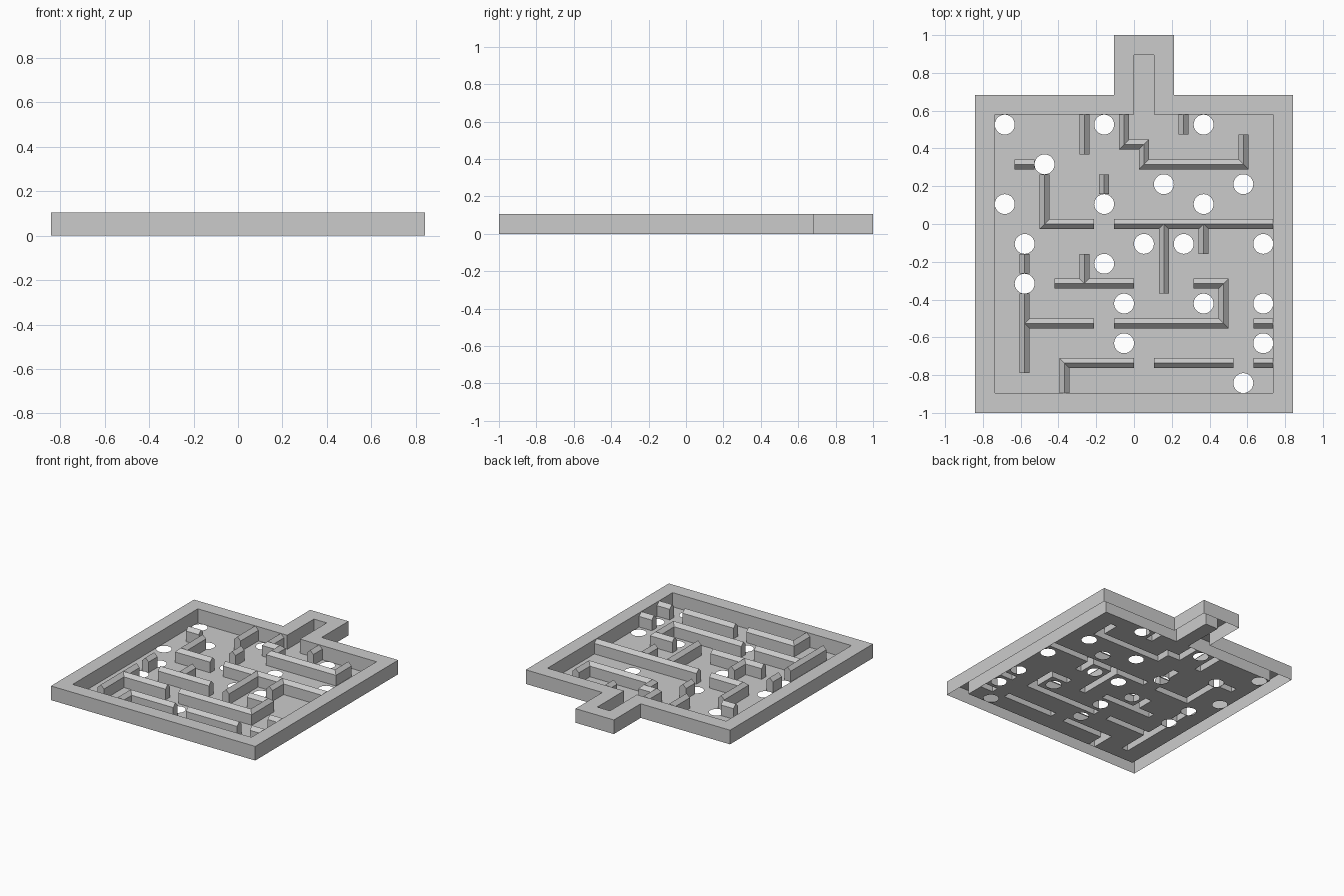
import bpy, bmesh, math

cube = bpy.data.objects.get("Cube")
if cube:
    bpy.data.objects.remove(cube, do_unlink=True)

C = 2 / 19            # one maze cell
Q = C / 4             # quarter cell: half the thickness of a maze wall
EAVE, RIDGE = 0.75 * C, C

grey = bpy.data.materials.new("plain_grey")
grey.use_nodes = True
grey.diffuse_color = (0.6, 0.6, 0.6, 1)
grey.node_tree.nodes["Principled BSDF"].inputs["Base Color"].default_value = (0.6, 0.6, 0.6, 1)


def build(name, faces, dissolve=False):
    """Make an object from faces given as lists of points."""
    bm = bmesh.new()
    for points in faces:
        bm.faces.new([bm.verts.new(p) for p in points])
    bmesh.ops.remove_doubles(bm, verts=bm.verts, dist=1e-5)
    if dissolve:
        bmesh.ops.dissolve_limit(bm, angle_limit=0.02, verts=bm.verts, edges=bm.edges)
    mesh = bpy.data.meshes.new(name)
    bm.to_mesh(mesh)
    bm.free()
    mesh.materials.append(grey)
    obj = bpy.data.objects.new(name, mesh)
    bpy.context.collection.objects.link(obj)


def at(x, y, z=0.0):
    """Cell coordinates to a point."""
    return (x * C, y * C - 1, z)


# Rim: hollow frame with a handle, open underneath
outer = [(-8, 0), (8, 0), (8, 16), (2, 16), (2, 19), (-1, 19), (-1, 16), (-8, 16)]
inner = [(-7, 1), (7, 1), (7, 15), (1, 15), (1, 18), (0, 18), (0, 15), (-7, 15)]
rim = []
for i in range(len(outer)):
    k = (i + 1) % len(outer)
    a, b, c, d = outer[i], outer[k], inner[k], inner[i]
    rim.append([at(*a), at(*b), at(*b, C), at(*a, C)])
    rim.append([at(*a, C), at(*b, C), at(*c, C), at(*d, C)])
    # the handle channel stays open towards the maze
    rim.append([at(*c), at(*d), at(*d, C), at(*c, C)])
build("rim", rim)

# Maze wall centre lines, in cells
paths = [
    [(-2.5, 15), (-2.5, 13)],
    [(-.5, 15), (-.5, 13.5), (.5, 13.5), (.5, 12.5), (5.5, 12.5), (5.5, 14)],
    [(2.5, 15), (2.5, 14)],
    [(-6, 12.5), (-5, 12.5)],
    [(-4.5, 12), (-4.5, 9.5), (-2, 9.5)],
    [(-1.5, 12), (-1.5, 11)],
    [(-1, 9.5), (7, 9.5)],
    [(1.5, 9.5), (1.5, 6)],
    [(3.5, 9.5), (3.5, 8)],
    [(-2.5, 8), (-2.5, 6.5)],
    [(-4, 6.5), (0, 6.5)],
    [(-5.5, 8), (-5.5, 7)],
    [(-5.5, 6), (-5.5, 2)],
    [(-5.5, 4.5), (-2, 4.5)],
    [(3, 6.5), (4.5, 6.5), (4.5, 4.5), (-1, 4.5)],
    [(6, 4.5), (7, 4.5)],
    [(6, 2.5), (7, 2.5)],
    [(1, 2.5), (5, 2.5)],
    [(0, 2.5), (-3.5, 2.5), (-3.5, 1)],
]

# Ridge points and wall squares on the quarter-cell grid
ridge, squares = set(), set()
for path in paths:
    pts = [(round(x * 4), round(y * 4)) for x, y in path]
    for x, y in pts[1:-1]:
        squares |= {(x - i, y - j) for i in (0, 1) for j in (0, 1)}
    for (x0, y0), (x1, y1) in zip(pts, pts[1:]):
        n = abs(x1 - x0) + abs(y1 - y0)
        dx, dy = (x1 - x0) // n, (y1 - y0) // n
        ridge |= {(x0 + dx * s, y0 + dy * s) for s in range(n + 1)}
        for s in range(n):
            x, y = x0 + dx * s + min(dx, 0), y0 + dy * s + min(dy, 0)
            squares |= {(x, y), (x - abs(dy), y - abs(dx))}


def roof(p):
    return (p[0] * Q, p[1] * Q - 1, RIDGE if p in ridge else EAVE)


def ground(p):
    return (p[0] * Q, p[1] * Q - 1, 0)


# Maze walls: upright sides under a small gable roof, mitred at the corners
walls = []
for x, y in squares:
    ring = [(x, y), (x + 1, y), (x + 1, y + 1), (x, y + 1)]
    high = [p in ridge for p in ring]
    if sum(high) == 2:
        walls.append([roof(p) for p in ring])
    else:
        k = high.index(sum(high) == 1)
        r = ring[k:] + ring[:k]
        walls += [[roof(r[i]) for i in tri] for tri in ((0, 1, 2), (0, 2, 3))]
    for i, (nx, ny) in enumerate([(x, y - 1), (x + 1, y), (x, y + 1), (x - 1, y)]):
        inside = -28 <= nx < 28 and 4 <= ny < 60
        if inside and (nx, ny) not in squares:
            a, b = ring[i], ring[(i + 1) % 4]
            walls.append([ground(a), ground(b), roof(b), roof(a)])
build("maze_walls", walls, dissolve=True)

# Floor: one square per cell, with round holes and slots under the hollow walls
hole_rows = {14: (-7, -2, 3), 12: (-5,), 11: (1, 5), 10: (-7, -2, 3),
             8: (-6, 0, 2, 6), 7: (-2,), 6: (-6,), 5: (-1, 3, 6),
             3: (-1, 6), 1: (5,)}
floor = []
for y in range(1, 15):
    for x in range(-7, 7):
        if x in hole_rows.get(y, ()):
            for k in range(4):
                arc = [math.pi / 2 * (k + s / 8) for s in range(9)]
                pts = [at(x + .5 + .5 * math.cos(t), y + .5 + .5 * math.sin(t)) for t in arc]
                corner = at(x + (k in (0, 3)), y + (k in (0, 1)))
                # fan from the cell corner round to the hole edge
                floor += [[corner, q, p] for p, q in zip(pts, pts[1:])]
            continue
        parts = [(4 * x + i, 4 * y + j) for i in range(4) for j in range(4)]
        free = [p for p in parts if p not in squares]
        if len(free) == len(parts):
            floor.append([at(x, y), at(x + 1, y), at(x + 1, y + 1), at(x, y + 1)])
        else:
            floor += [[ground(p) for p in ((i, j), (i + 1, j), (i + 1, j + 1), (i, j + 1))]
                      for i, j in free]
floor.append([at(0, 15), at(1, 15), at(1, 18), at(0, 18)])
build("floor", floor)
